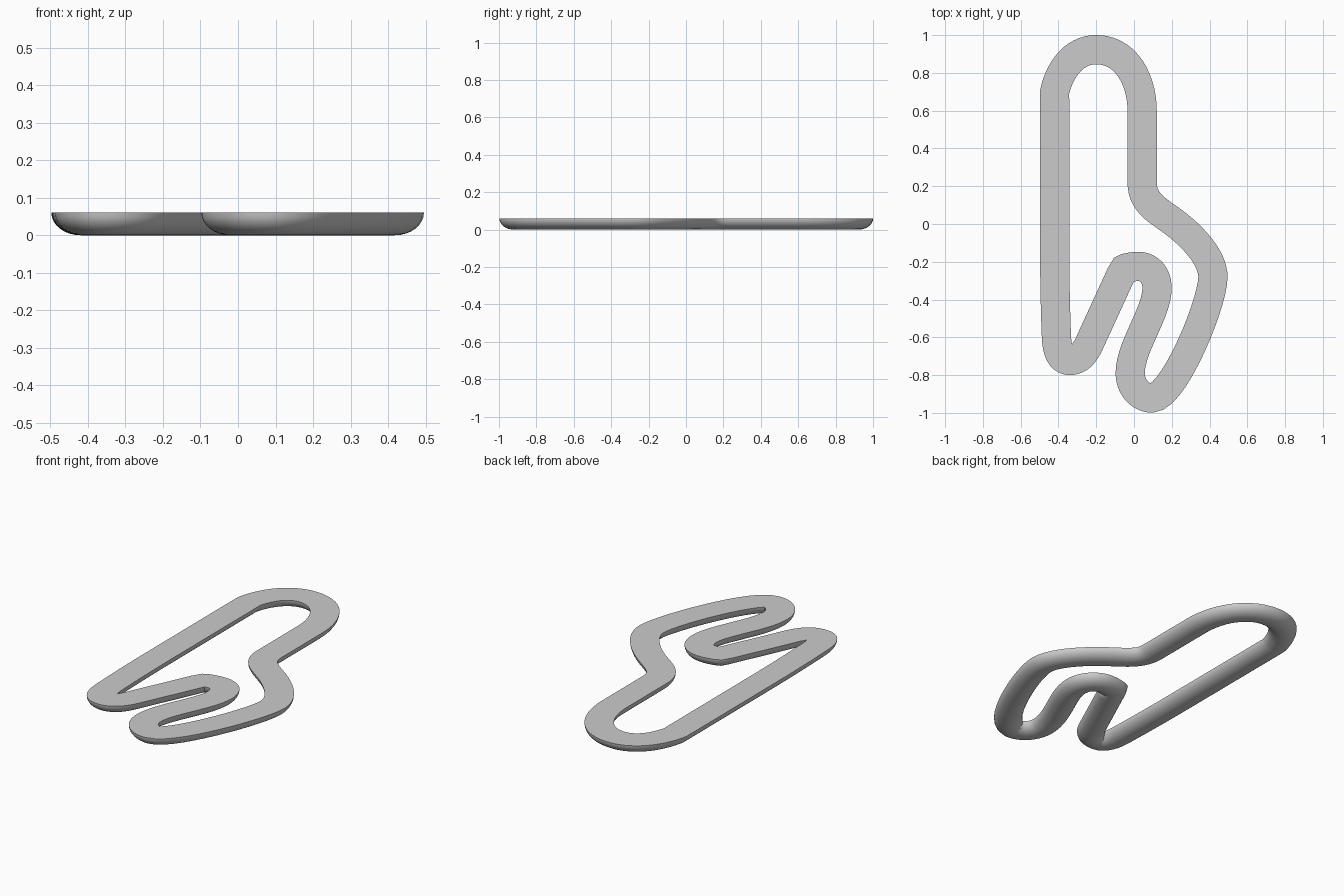
import bpy, bmesh, math
from mathutils import Vector

if "Cube" in bpy.data.objects:
    bpy.data.objects.remove(bpy.data.objects["Cube"])

HALF_WIDTH, DEPTH = 0.0775, 0.06
STEPS, ARC = 14, 16

# Centre line: (point, outgoing handle, handle arriving at next point)
# None handles mean a straight run to the next point
PATH = [
    ((-0.42, -0.1), None, None),
    ((-0.42, 0.7), (-0.39, 0.83), (-0.31, 0.923)),
    ((-0.2, 0.923), (-0.04, 0.923), (0.043, 0.76)),
    ((0.043, 0.6), None, None),
    ((0.043, 0.22), (0.043, 0.11), (0.13, 0.07)),
    ((0.21, 0.01), (0.33, -0.08), (0.418, -0.19)),
    ((0.418, -0.28), (0.418, -0.42), (0.21, -0.92)),
    ((0.095, -0.921), (0.03, -0.921), (-0.02, -0.86)),
    ((-0.02, -0.79), (-0.02, -0.65), (0.122, -0.47)),
    ((0.122, -0.34), (0.122, -0.265), (0.075, -0.225)),
    ((0.025, -0.225), (-0.005, -0.225), (-0.03, -0.23)),
    ((-0.055, -0.237), None, None),
    ((-0.24, -0.64), (-0.27, -0.70), (-0.30, -0.722)),
    ((-0.34, -0.722), (-0.385, -0.722), (-0.405, -0.68)),
    ((-0.41, -0.61), (-0.417, -0.45), (-0.42, -0.27)),
]


def bezier(a, b, c, d, t):
    s = 1 - t
    return a * s**3 + b * 3 * s * s * t + c * 3 * s * t * t + d * t**3


# Sample the closed centre line
points = []
for i, (p, h1, h2) in enumerate(PATH):
    a, d = Vector(p), Vector(PATH[(i + 1) % len(PATH)][0])
    b = Vector(h1) if h1 else a.lerp(d, 1 / 3)
    c = Vector(h2) if h2 else a.lerp(d, 2 / 3)
    points += [bezier(a, b, c, d, k / STEPS) for k in range(STEPS)]

# Half-round section: flat on top, rounded underneath
section = [(HALF_WIDTH * math.cos(math.pi * k / ARC),
            DEPTH - DEPTH * math.sin(math.pi * k / ARC)) for k in range(ARC + 1)]

# Sweep the section along the centre line
bm = bmesh.new()
rings = []
n = len(points)
for i, p in enumerate(points):
    t_in = (p - points[i - 1]).normalized()
    t_out = (points[(i + 1) % n] - p).normalized()
    t = (t_in + t_out).normalized()
    side = Vector((-t.y, t.x))
    rings.append([bm.verts.new((p.x + side.x * u, p.y + side.y * u, z)) for u, z in section])

m = len(section)
for i in range(n):
    r0, r1 = rings[i], rings[(i + 1) % n]
    for k in range(m):
        j = (k + 1) % m
        bm.faces.new((r0[k], r0[j], r1[j], r1[k]))

# Make the flat top face upwards, matching the rest
top = bm.faces[:][m - 1]
top.normal_update()
if top.normal.z < 0:
    bmesh.ops.reverse_faces(bm, faces=bm.faces[:])

mesh = bpy.data.meshes.new("track_loop")
bm.to_mesh(mesh)
bm.free()
track = bpy.data.objects.new("track_loop", mesh)
bpy.context.collection.objects.link(track)
bpy.context.view_layer.objects.active = track
track.select_set(True)
bpy.ops.object.shade_smooth_by_angle(angle=math.radians(40))
